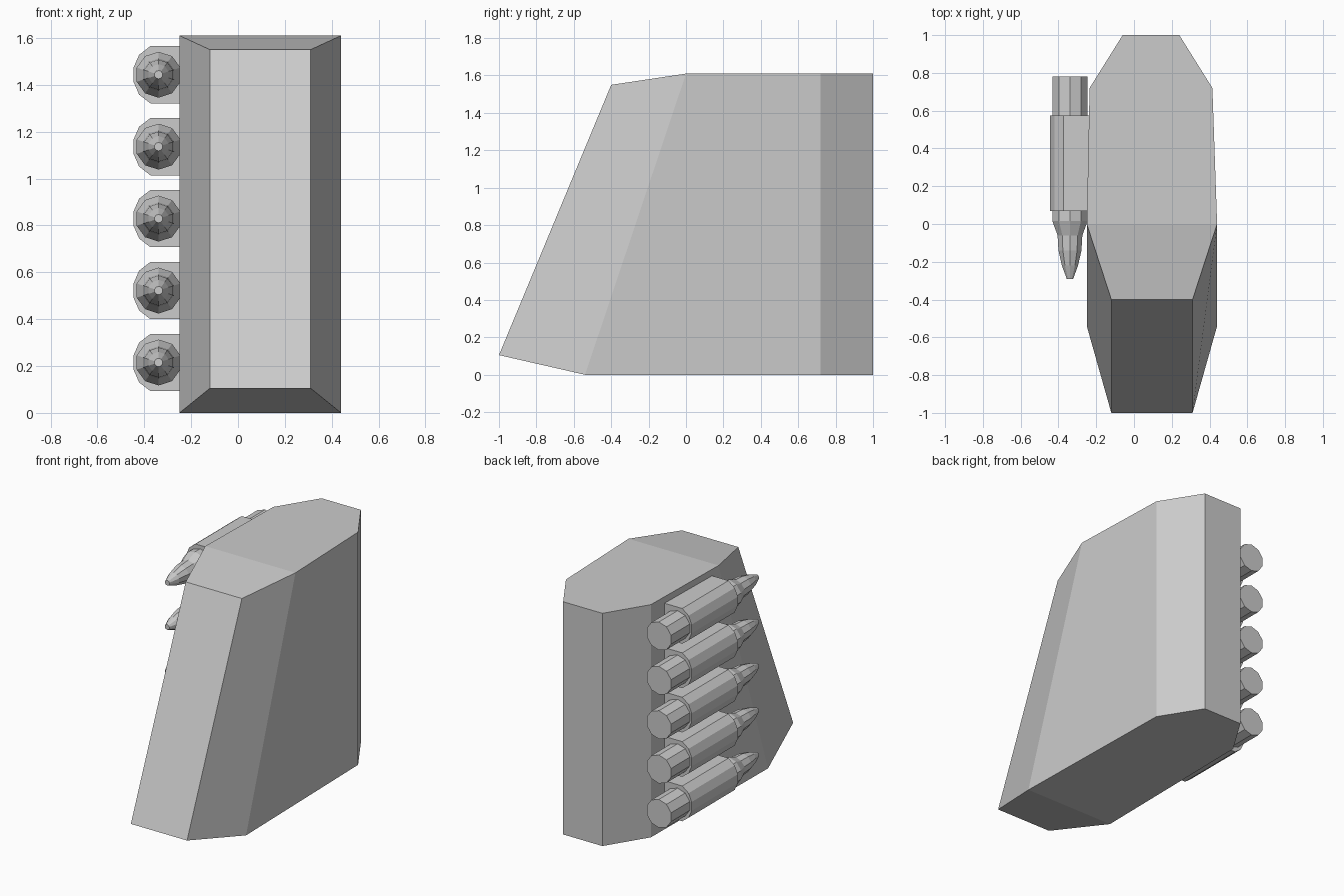
import bpy, bmesh
from math import sin, cos, pi

if "Cube" in bpy.data.objects:
    bpy.data.objects.remove(bpy.data.objects["Cube"])


def finish(name, bm):
    bmesh.ops.recalc_face_normals(bm, faces=bm.faces[:])
    mesh = bpy.data.meshes.new(name)
    bm.to_mesh(mesh)
    bm.free()
    obj = bpy.data.objects.new(name, mesh)
    bpy.context.collection.objects.link(obj)
    return obj


def bridge(bm, rings):
    """Join successive vertex rings with quads."""
    for a, b in zip(rings, rings[1:]):
        n = len(a)
        for i in range(n):
            j = (i + 1) % n
            bm.faces.new((a[i], a[j], b[j], b[i]))


# Armoured body: matching outlines at floor and top, chamfered front
def outline(bm, shoulder_y, front_y, z, front_z):
    pts = [(0.31, front_y, front_z), (0.44, shoulder_y, z), (0.415, 0.72, z), (0.24, 1, z),
           (-0.06, 1, z), (-0.235, 0.72, z), (-0.25, shoulder_y, z), (-0.12, front_y, front_z)]
    return [bm.verts.new(p) for p in pts]


bm = bmesh.new()
floor = outline(bm, -0.54, -1.0, 0.0, 0.105)
top = outline(bm, 0.0, -0.40, 1.61, 1.55)
bridge(bm, [floor, top])
for ring in (floor, top):
    bm.faces.new(ring[1:7])                            # level part
    bm.faces.new((ring[0], ring[1], ring[6], ring[7]))  # sloping front part
finish("body", bm)

# Cartridges (y, radius) and the loops that hold them on the side
CX = -0.339
PROFILE = [(0.78, 0.098), (0.015, 0.098), (-0.06, 0.069),
           (-0.14, 0.064), (-0.22, 0.045), (-0.29, 0.018)]
LOOP = [(0.109, 0.122), (-0.035, 0.122), (-0.083, 0.085), (-0.107, 0.03)]
LOOP += [(x, -z) for x, z in reversed(LOOP)]

for k in range(5):
    cz = 0.215 + 0.307 * k

    bm = bmesh.new()
    rings = [[bm.verts.new((CX + r * sin(2 * pi * i / 10), y, cz + r * cos(2 * pi * i / 10)))
              for i in range(10)] for y, r in PROFILE]
    bridge(bm, rings)
    bm.faces.new(rings[0])
    bm.faces.new(rings[-1])
    finish(f"cartridge_{k + 1}", bm)

    bm = bmesh.new()
    rings = [[bm.verts.new((CX + x, y, cz + z)) for x, z in LOOP] for y in (0.07, 0.575)]
    bridge(bm, rings)
    for ring in rings:
        bm.faces.new(ring)
    finish(f"cartridge_loop_{k + 1}", bm)
